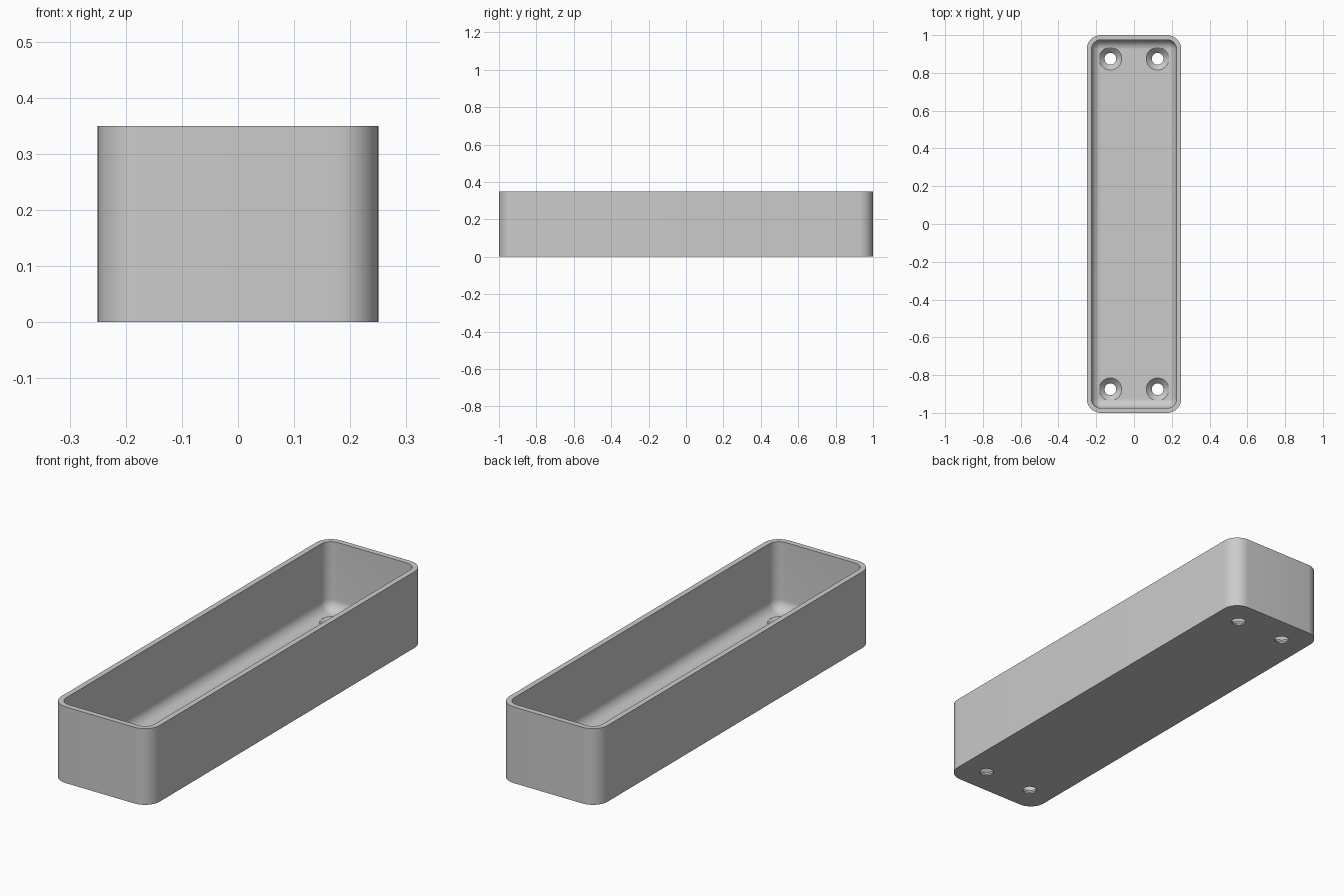
import bpy
import bmesh
from math import sin, cos, pi

if "Cube" in bpy.data.objects:
    bpy.data.objects.remove(bpy.data.objects["Cube"], do_unlink=True)

HALF_X, HALF_Y, HEIGHT = 0.25, 1.0, 0.35
CORNER, WALL, FLOOR, FILLET = 0.075, 0.025, 0.035, 0.05
STEPS = 10

grey = bpy.data.materials.new("plain grey")
grey.use_nodes = True
colour = (0.6, 0.6, 0.6, 1)
grey.diffuse_color = colour
grey.node_tree.nodes["Principled BSDF"].inputs["Base Color"].default_value = colour


def rounded_ring(bm, inset, z):
    """Rounded rectangle of vertices, shrunk by inset."""
    r = max(CORNER - inset, 0)
    ring = []
    for k, (sx, sy) in enumerate([(1, 1), (-1, 1), (-1, -1), (1, -1)]):
        cx = sx * (HALF_X - inset - r)
        cy = sy * (HALF_Y - inset - r)
        for i in range(STEPS + 1):
            a = (k + i / STEPS) * pi / 2
            ring.append(bm.verts.new((cx + r * cos(a), cy + r * sin(a), z)))
    return ring


def make_object(name, bm):
    bmesh.ops.remove_doubles(bm, verts=bm.verts, dist=1e-5)
    bmesh.ops.recalc_face_normals(bm, faces=bm.faces)
    mesh = bpy.data.meshes.new(name)
    bm.to_mesh(mesh)
    bm.free()
    mesh.materials.append(grey)
    obj = bpy.data.objects.new(name, mesh)
    bpy.context.collection.objects.link(obj)
    return obj


def loft(name, bm, rings):
    """Skin a stack of rings and cap both ends."""
    for a, b in zip(rings, rings[1:]):
        n = len(a)
        for i in range(n):
            j = (i + 1) % n
            bm.faces.new((a[i], a[j], b[j], b[i]))
    bm.faces.new(rings[0])
    bm.faces.new(rings[-1])
    return make_object(name, bm)


# Open tray: outside wall, rim, inside wall, rounded inner bottom edge
profile = [(0, 0), (0, HEIGHT), (WALL, HEIGHT)]
for i in range(STEPS + 1):
    a = i / STEPS * pi / 2
    profile.append((WALL + FILLET * (1 - cos(a)), FLOOR + FILLET * (1 - sin(a))))
bm = bmesh.new()
tray = loft("tray", bm, [rounded_ring(bm, d, z) for d, z in profile])

# Countersunk screw holes near the four corners
HOLE, SINK = 0.031, 0.06
hole_profile = [(HOLE, -0.05), (HOLE, FLOOR - (SINK - HOLE)),
                (SINK, FLOOR), (SINK, FLOOR + 0.1)]
bpy.context.view_layer.objects.active = tray
for x in (-0.125, 0.125):
    for y in (-0.875, 0.875):
        bm = bmesh.new()
        rings = [[bm.verts.new((x + r * cos(2 * pi * i / 40),
                                y + r * sin(2 * pi * i / 40), z))
                  for i in range(40)] for r, z in hole_profile]
        cutter = loft("hole_cutter", bm, rings)
        cutter.hide_render = True
        cut = tray.modifiers.new("screw hole", "BOOLEAN")
        cut.operation = "DIFFERENCE"
        cut.solver = "EXACT"
        cut.object = cutter
        bpy.ops.object.modifier_apply(modifier=cut.name)
        bpy.data.objects.remove(cutter, do_unlink=True)

# Smooth curves, crisp rim and hole edges
bpy.ops.object.select_all(action="DESELECT")
tray.select_set(True)
bpy.ops.object.shade_smooth_by_angle(angle=pi / 6)
